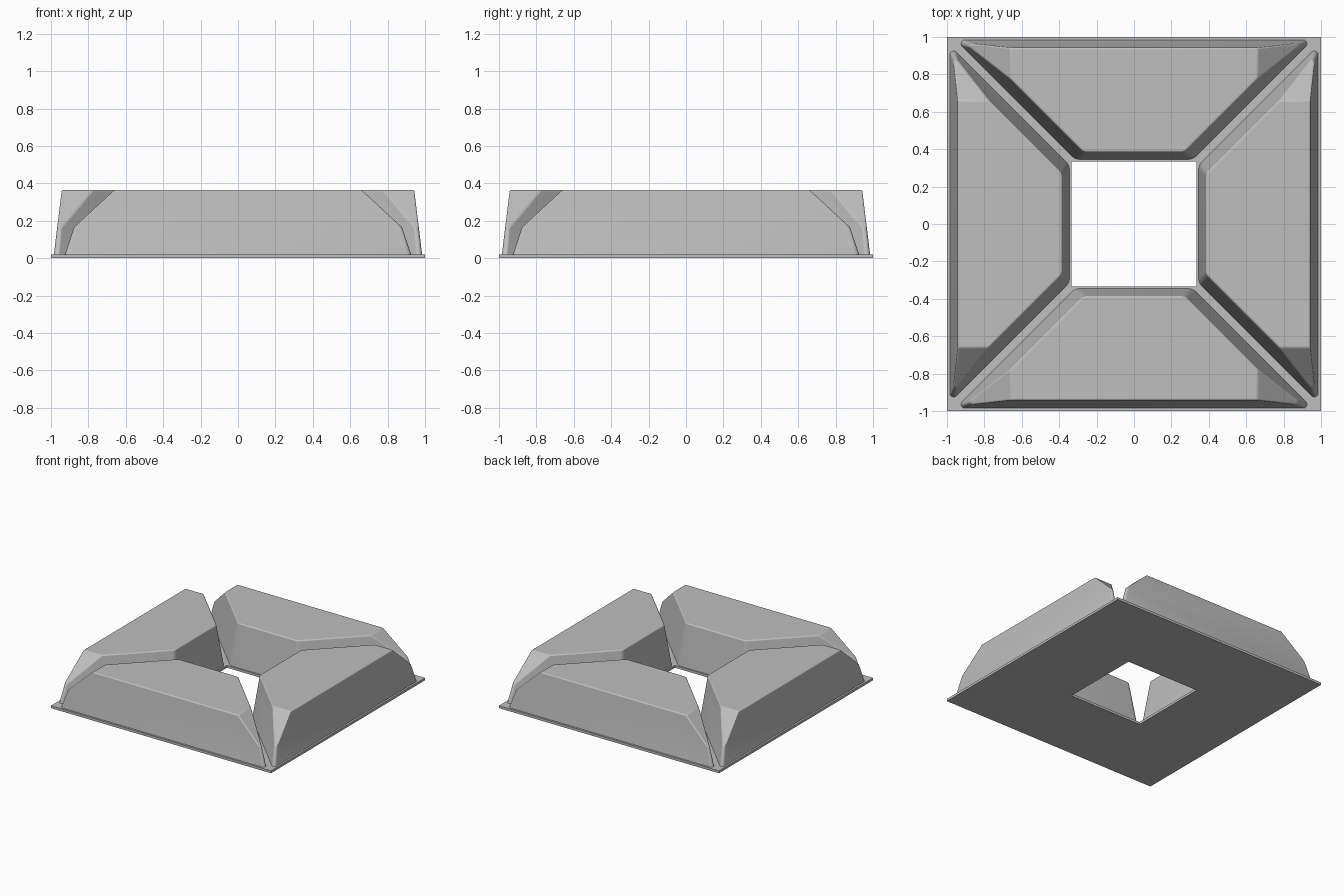
import bpy, bmesh, math
from mathutils import Vector, Matrix

cube = bpy.data.objects.get("Cube")
if cube:
    bpy.data.objects.remove(cube, do_unlink=True)

grey = bpy.data.materials.new("plain_grey")
grey.use_nodes = True
colour = (0.52, 0.52, 0.52, 1)
grey.diffuse_color = colour
grey.node_tree.nodes["Principled BSDF"].inputs["Base Color"].default_value = colour


def add_object(name, bm):
    bmesh.ops.recalc_face_normals(bm, faces=bm.faces)
    mesh = bpy.data.meshes.new(name)
    bm.to_mesh(mesh)
    bm.free()
    mesh.materials.append(grey)
    obj = bpy.data.objects.new(name, mesh)
    bpy.context.collection.objects.link(obj)
    return obj


def rounded(corners, radii, steps=6):
    """Outline with every corner replaced by an arc."""
    out = []
    for i, p in enumerate(corners):
        a = (corners[i - 1] - p).normalized()
        b = (corners[(i + 1) % len(corners)] - p).normalized()
        half = a.angle(b) / 2
        centre = p + (a + b).normalized() * radii[i] / math.sin(half)
        start = p + a * radii[i] / math.tan(half) - centre
        sweep = math.pi - 2 * half
        for k in range(steps + 1):
            out.append(centre + Matrix.Rotation(sweep * k / steps, 2) @ start)
    return out


def trapezoid(outer, inner, gap, tip_radius, inner_radius):
    """Trapezoid whose slanted sides run at 45 degrees, wide side to the front."""
    corners = [Vector(p) for p in ((gap - outer, -outer), (outer - gap, -outer),
                                   (inner - gap, -inner), (gap - inner, -inner))]
    return rounded(corners, (tip_radius, tip_radius, inner_radius, inner_radius))


# Thin square base plate with a square opening
plate_top = 0.02
bm = bmesh.new()
rings = []
for half, z in ((1, 0), (1, plate_top), (0.335, plate_top), (0.335, 0)):
    rings.append([bm.verts.new((sx * half, sy * half, z))
                  for sx, sy in ((-1, -1), (1, -1), (1, 1), (-1, 1))])
for r in range(4):
    low, high = rings[r], rings[(r + 1) % 4]
    for i in range(4):
        j = (i + 1) % 4
        bm.faces.new((low[i], low[j], high[j], high[i]))
add_object("base_plate", bm)


def add_block(name, turn):
    """Drafted trapezoid block with sloping ends and softened edges."""
    bm = bmesh.new()
    low = [bm.verts.new((p.x, p.y, 0.015))
           for p in trapezoid(0.985, 0.345, 0.03, 0.02, 0.06)]
    high = [bm.verts.new((p.x, p.y, 0.365))
            for p in trapezoid(0.942, 0.385, 0.115, 0.012, 0.04)]
    for i in range(len(low)):
        j = (i + 1) % len(low)
        bm.faces.new((low[i], low[j], high[j], high[i]))
    bm.faces.new(high)
    # Slice both ends off along a slope and close the cuts
    for side in (-1, 1):
        cut = bmesh.ops.bisect_plane(
            bm, geom=bm.verts[:] + bm.edges[:] + bm.faces[:],
            plane_co=(side * 0.66, 0, 0.365), plane_no=(side * 0.24, 0, 0.26),
            clear_outer=True)
        edges = [e for e in cut["geom_cut"] if isinstance(e, bmesh.types.BMEdge)]
        bmesh.ops.contextual_create(bm, geom=edges)
    bmesh.ops.rotate(bm, verts=bm.verts, matrix=Matrix.Rotation(turn, 3, "Z"))
    block = add_object(name, bm)
    bevel = block.modifiers.new("soft_edges", "BEVEL")
    bevel.width = 0.008
    bevel.segments = 3
    bevel.limit_method = "ANGLE"
    bevel.angle_limit = math.radians(32)
    bevel.use_clamp_overlap = False
    bpy.ops.object.select_all(action="DESELECT")
    block.select_set(True)
    bpy.context.view_layer.objects.active = block
    bpy.ops.object.shade_smooth_by_angle(angle=math.radians(35))


for i, side in enumerate(("front", "left", "back", "right")):
    add_block(side + "_block", i * math.pi / 2)
